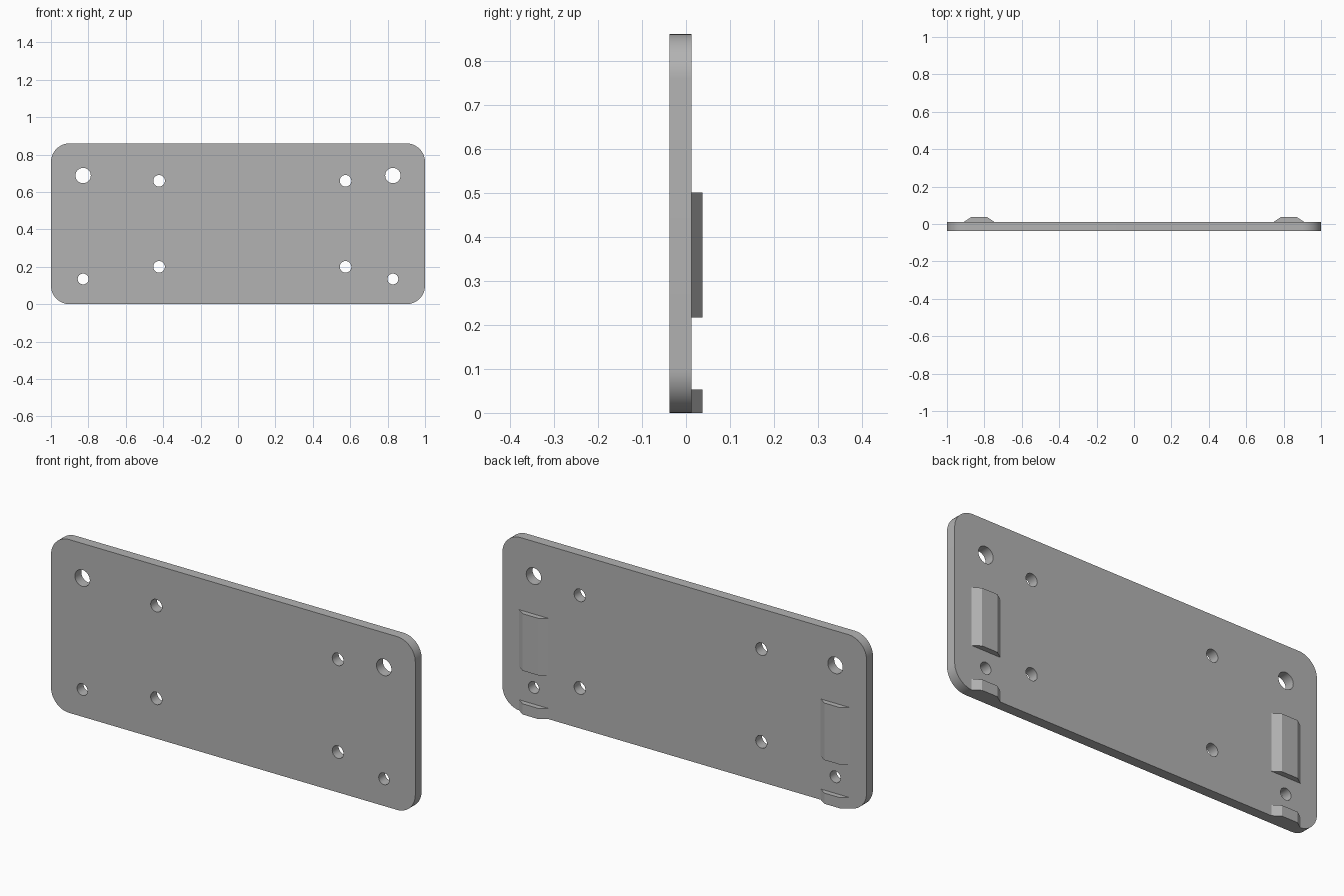
import bpy
import bmesh
from math import cos, sin, pi, radians

cube = bpy.data.objects.get("Cube")
if cube:
    bpy.data.objects.remove(cube, do_unlink=True)

WIDTH, HEIGHT, CORNER = 2.0, 0.86, 0.1
FRONT, BACK, PAD_BACK = -0.038, 0.012, 0.038
SIDE_X = 0.828

grey = bpy.data.materials.new("plain grey")
grey.use_nodes = True
colour = (0.45, 0.45, 0.45, 1)
grey.diffuse_color = colour
grey.node_tree.nodes["Principled BSDF"].inputs["Base Color"].default_value = colour


def arc(cx, cz, radius, start, end, steps):
    angles = [start + (end - start) * i / steps for i in range(steps + 1)]
    return [(cx + radius * cos(a), cz + radius * sin(a)) for a in angles]


def add_outline(curve, points):
    spline = curve.splines.new("POLY")
    spline.points.add(len(points) - 1)
    for point, (x, z) in zip(spline.points, points):
        point.co = (x, z, 0, 1)
    spline.use_cyclic_u = True


# Rounded plate outline
curve = bpy.data.curves.new("plate_profile", "CURVE")
curve.dimensions = "2D"
curve.fill_mode = "BOTH"
curve.extrude = (BACK - FRONT) / 2
dx, dz = WIDTH / 2 - CORNER, HEIGHT / 2 - CORNER
outline = []
for i, (sx, sz) in enumerate([(1, 1), (-1, 1), (-1, -1), (1, -1)]):
    outline += arc(sx * dx, HEIGHT / 2 + sz * dz, CORNER, i * pi / 2, (i + 1) * pi / 2, 12)
add_outline(curve, outline)

# Through holes: large and small at the sides, four offset mounting holes
holes = [(s * SIDE_X, z, r) for s in (-1, 1) for z, r in ((0.688, 0.041), (0.135, 0.029))]
holes += [(x, z, 0.031) for x in (-0.422, 0.575) for z in (0.2, 0.66)]
for x, z, r in holes:
    add_outline(curve, arc(x, z, r, 0, 2 * pi, 32)[:-1])

# Stand the plate upright as a mesh
plate = bpy.data.objects.new("plate", curve)
bpy.context.collection.objects.link(plate)
plate.rotation_euler.x = radians(90)
plate.location.y = (FRONT + BACK) / 2
bpy.ops.object.select_all(action="DESELECT")
plate.select_set(True)
bpy.context.view_layer.objects.active = plate
bpy.ops.object.convert(target="MESH")
plate = bpy.context.object
bm = bmesh.new()
bm.from_mesh(plate.data)
bmesh.ops.remove_doubles(bm, verts=bm.verts, dist=0.0001)
bmesh.ops.recalc_face_normals(bm, faces=bm.faces)
bm.to_mesh(plate.data)
bm.free()
plate.data.materials.clear()
plate.data.materials.append(grey)
bpy.ops.object.shade_smooth_by_angle(angle=radians(30))


# Back pads: trapezoid section extruded upwards
def add_pad(name, x, bottom, top):
    section = [(-0.08, BACK), (0.08, BACK), (0.042, PAD_BACK), (-0.042, PAD_BACK)]
    bm = bmesh.new()
    face = bm.faces.new([bm.verts.new((x + px, py, bottom)) for px, py in section])
    extruded = bmesh.ops.extrude_face_region(bm, geom=[face])["geom"]
    verts = [v for v in extruded if isinstance(v, bmesh.types.BMVert)]
    bmesh.ops.translate(bm, verts=verts, vec=(0, 0, top - bottom))
    bmesh.ops.recalc_face_normals(bm, faces=bm.faces)
    mesh = bpy.data.meshes.new(name)
    bm.to_mesh(mesh)
    bm.free()
    mesh.materials.append(grey)
    bpy.context.collection.objects.link(bpy.data.objects.new(name, mesh))


for side, sign in (("left", 1), ("right", -1)):
    add_pad(side + "_tall_pad", sign * SIDE_X, 0.217, 0.5)
    add_pad(side + "_foot_pad", sign * SIDE_X, 0, 0.053)
